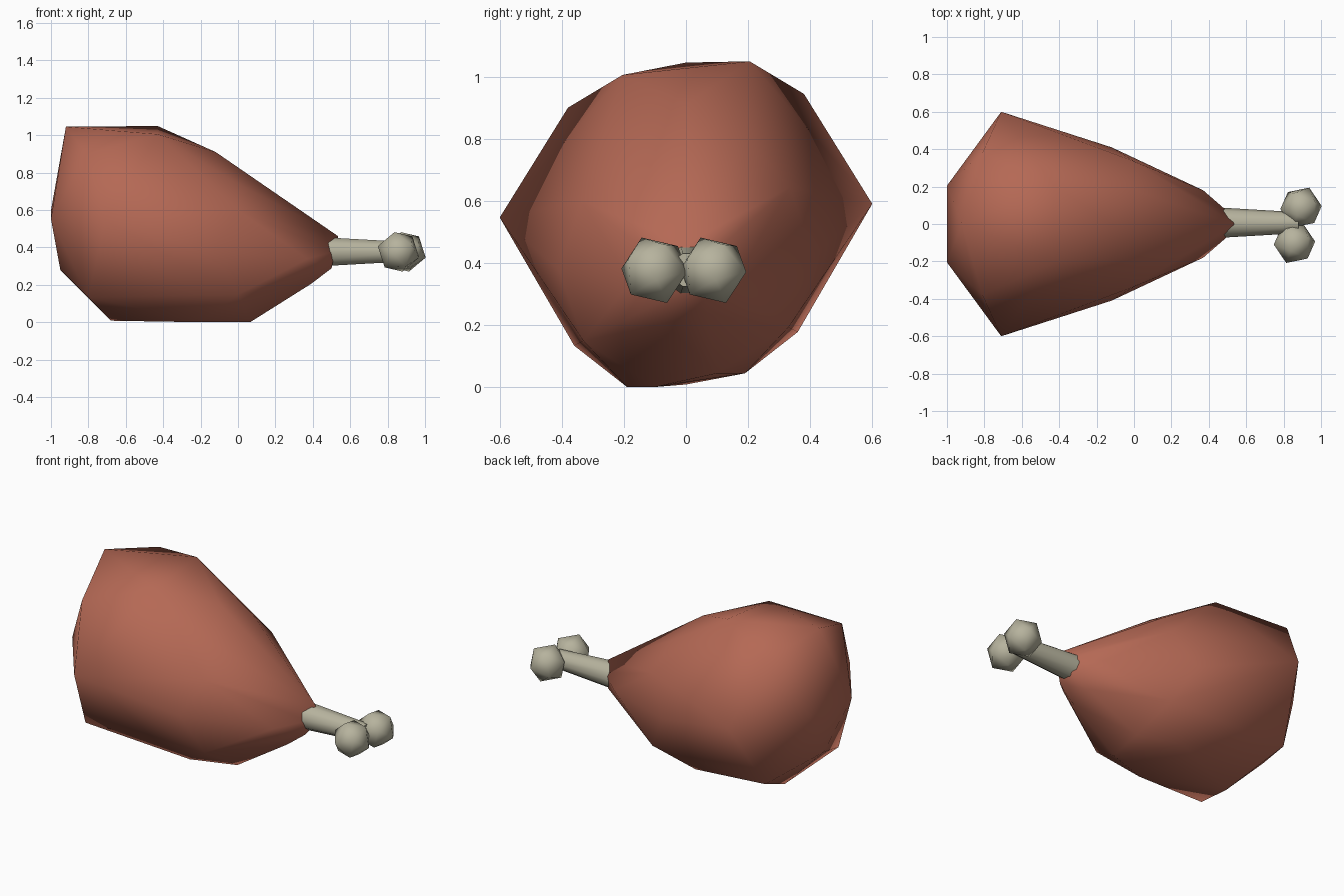
import bpy, bmesh, math
from mathutils import Matrix

if "Cube" in bpy.data.objects:
    bpy.data.objects.remove(bpy.data.objects["Cube"])


def material(name, color):
    m = bpy.data.materials.new(name)
    m.diffuse_color = (*color, 1)
    m.use_nodes = True
    m.node_tree.nodes["Principled BSDF"].inputs["Base Color"].default_value = m.diffuse_color
    return m


def finish(bm, name, mat):
    bmesh.ops.recalc_face_normals(bm, faces=bm.faces)
    for f in bm.faces:
        f.smooth = True
    me = bpy.data.meshes.new(name)
    bm.to_mesh(me)
    bm.free()
    me.materials.append(mat)
    ob = bpy.data.objects.new(name, me)
    bpy.context.collection.objects.link(ob)
    return ob


meat_mat = material("meat", (0.46, 0.14, 0.09))
bone_mat = material("bone", (0.47, 0.45, 0.34))

# Meat: faceted pear shape, far side sits slightly higher
centre = [(-0.92, 1.045), (-0.12, 0.91), (0.535, 0.46), (-0.68, 0.008), (-0.95, 0.28)]
pairs = [(-1.0, 0.205, 0.575), (-0.43, 0.205, 1.027), (-0.81, 0.38, 0.922),
         (-0.71, 0.60, 0.568), (-0.80, 0.36, 0.155), (-0.20, 0.19, 0.022),
         (0.065, 0.10, 0.022), (0.39, 0.07, 0.22), (0.50, 0.055, 0.30),
         (-0.12, 0.41, 0.40), (0.0, 0.335, 0.622), (-0.03, 0.19, 0.778),
         (0.0, 0.33, 0.17), (0.37, 0.18, 0.36), (0.52, 0.05, 0.39)]
bm = bmesh.new()
for x, z in centre:
    bm.verts.new((x, 0, z))
for x, y, z in pairs:
    for s in (-1, 1):
        bm.verts.new((x, s * y, z + s * min(0.022, y * 0.22)))
bmesh.ops.convex_hull(bm, input=bm.verts)
bmesh.ops.delete(bm, geom=[v for v in bm.verts if not v.link_faces], context='VERTS')
finish(bm, "meat", meat_mat)

# Bone shaft: tapered cylinder
bm = bmesh.new()
bmesh.ops.create_cone(bm, cap_ends=True, segments=10, radius1=0.082, radius2=0.056, depth=0.44,
                      matrix=Matrix.Translation((0.66, 0.007, 0.377)) @ Matrix.Rotation(math.pi / 2, 4, 'Y'))
shaft = finish(bm, "bone_shaft", bone_mat)
shaft.data.set_sharp_from_angle(angle=math.radians(60))

# Bone knuckles: two low-poly balls
for name, loc in (("knuckle_back", (0.893, 0.088, 0.376)), ("knuckle_front", (0.858, -0.102, 0.376))):
    bm = bmesh.new()
    bmesh.ops.create_icosphere(bm, subdivisions=1, radius=0.115,
                               matrix=Matrix.Translation(loc) @ Matrix.Rotation(math.radians(-22), 4, 'X')
                               @ Matrix.Rotation(0.25, 4, (1, 1, 1))
                               @ Matrix.Rotation(math.radians(31.7), 4, 'Y'))
    finish(bm, name, bone_mat)
